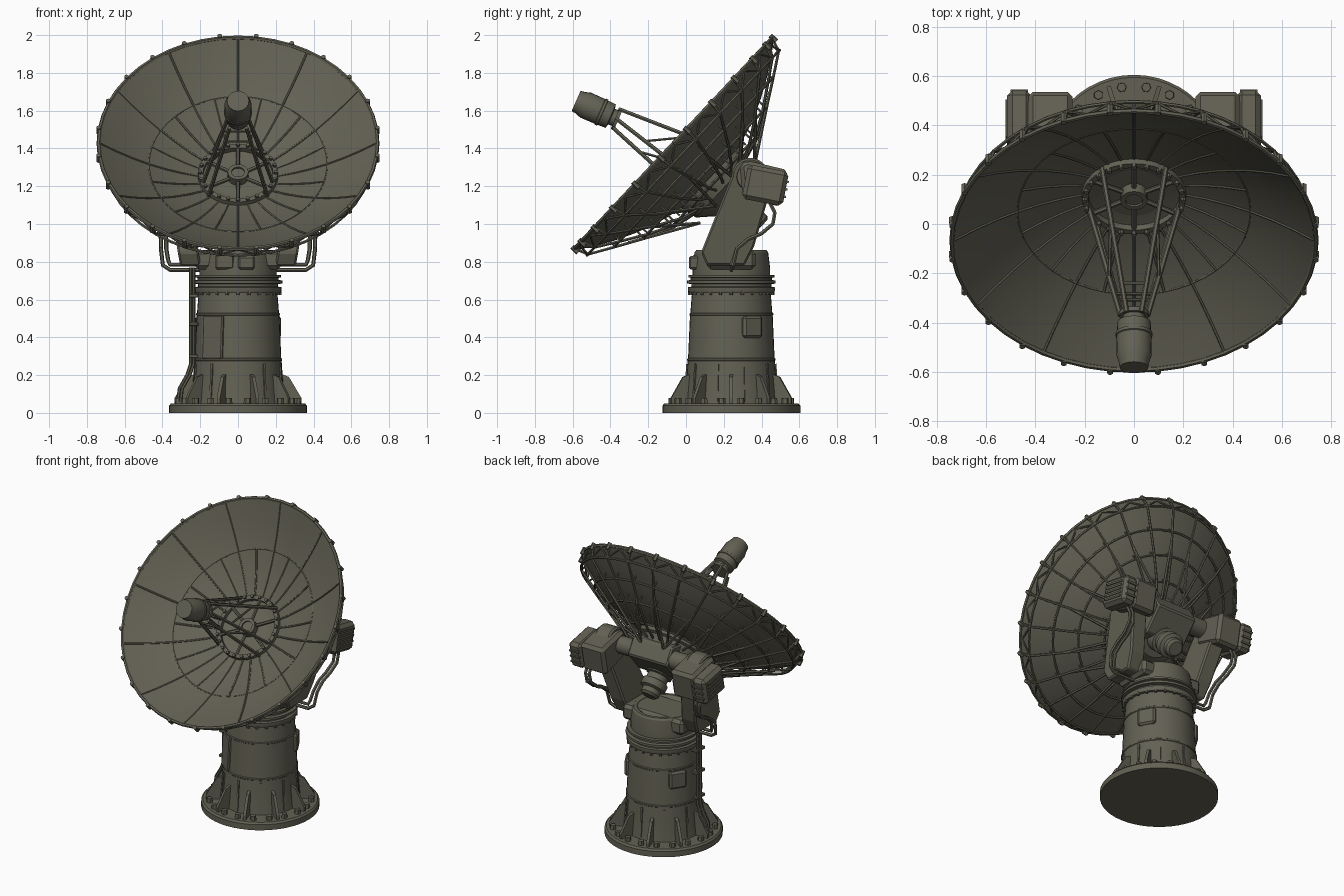
import bpy, bmesh, math
from mathutils import Matrix, Vector

if "Cube" in bpy.data.objects:
    bpy.data.objects.remove(bpy.data.objects["Cube"])

olive = bpy.data.materials.new("olive_grey_paint")
olive.diffuse_color = (0.125, 0.12, 0.088, 1)
olive.use_nodes = True
olive.node_tree.nodes["Principled BSDF"].inputs["Base Color"].default_value = olive.diffuse_color
TAU = math.tau
CY = 0.24                                   # pedestal centre line
PED = Matrix.Translation((0, CY, 0))
# dish frame: local x across, local y up the rim, local z along the dish axis
DISH = Matrix(((1, 0, 0, 0), (0, .684, -.729, -.07), (0, .729, .684, 1.43), (0, 0, 0, 1)))
RX, RY, DEPTH = .738, .768, .28


def add(name, bm, smooth=True, bevel=0):
    bmesh.ops.recalc_face_normals(bm, faces=bm.faces)
    me = bpy.data.meshes.new(name)
    bm.to_mesh(me)
    bm.free()
    me.materials.append(olive)
    ob = bpy.data.objects.new(name, me)
    bpy.context.collection.objects.link(ob)
    if bevel:
        m = ob.modifiers.new("bevel", 'BEVEL')
        m.width, m.segments = bevel, 1
    if smooth:
        bpy.ops.object.select_all(action='DESELECT')
        ob.select_set(True)
        bpy.context.view_layer.objects.active = ob
        bpy.ops.object.shade_smooth_by_angle(angle=math.radians(32))
    return ob


def lathe(name, profile, M=PED, n=40, closed=False):
    bm = bmesh.new()
    vs = [bm.verts.new((r, 0, z)) for r, z in profile]
    es = [bm.edges.new(p) for p in zip(vs, vs[1:])]
    if closed:
        es.append(bm.edges.new((vs[-1], vs[0])))
    bmesh.ops.spin(bm, geom=vs + es, cent=(0, 0, 0), axis=(0, 0, 1), angle=TAU, steps=n)
    bmesh.ops.remove_doubles(bm, verts=bm.verts, dist=1e-5)
    bm.transform(M)
    return add(name, bm)


def boxes(name, items, bevel=.006):
    """items: (matrix, size)"""
    bm = bmesh.new()
    for M, s in items:
        bmesh.ops.create_cube(bm, size=1, matrix=M @ Matrix.Diagonal((*s, 1)))
    return add(name, bm, False, bevel)


def cyls(name, items, n=8):
    """items: (matrix, radius, height)"""
    bm = bmesh.new()
    for M, r, h in items:
        bmesh.ops.create_cone(bm, cap_ends=True, segments=n, radius1=r, radius2=r * .93, depth=h, matrix=M)
    return add(name, bm)


def prism(name, pts, x0, x1, shear=0, bevel=.01):
    """y,z outline extruded along x, leaning outward with height"""
    bm = bmesh.new()
    f = bm.faces.new([bm.verts.new((x0, y, z)) for y, z in pts])
    g = bmesh.ops.extrude_face_region(bm, geom=[f])['geom']
    bmesh.ops.translate(bm, verts=[v for v in g if isinstance(v, bmesh.types.BMVert)], vec=(x1 - x0, 0, 0))
    for v in bm.verts:
        v.co.x += shear * (v.co.z - .8)
    return add(name, bm, False, bevel)


def tubes(name, paths, r, M=Matrix(), res=1):
    cu = bpy.data.curves.new(name, 'CURVE')
    cu.dimensions, cu.bevel_depth, cu.bevel_resolution, cu.use_fill_caps = '3D', r, res, True
    for p in paths:
        sp = cu.splines.new('POLY')
        sp.points.add(len(p) - 1)
        for q, c in zip(sp.points, p):
            q.co = (*(M @ Vector(c)), 1)
    tmp = bpy.data.objects.new(name + "_curve", cu)
    bpy.context.collection.objects.link(tmp)
    me = tmp.to_mesh()
    bm = bmesh.new()
    bm.from_mesh(me)
    tmp.to_mesh_clear()
    bpy.data.objects.remove(tmp)
    return add(name, bm)


def T(x, y, z):
    return Matrix.Translation((x, y, z))


def R(deg, ax):
    return Matrix.Rotation(math.radians(deg), 4, ax)


def around(n, start=0):
    return [start + 360 * i / n for i in range(n)]


def bowl(t, deg, off=0):
    """point on the dish: t = 0 centre to 1 rim"""
    a = math.radians(deg)
    return (RX * t * math.cos(a), RY * t * math.sin(a), DEPTH * (t * t - 1) + off)


def hoop(t, off, n=48):
    return [bowl(t, a, off) for a in around(n)] + [bowl(t, 0, off)]


# --- pedestal ---
lathe("base_flange", [(0, 0), (.365, 0), (.365, .038), (.355, .05), (0, .05)], n=48)
lathe("pedestal_column", [(.25, .05), (.247, .07), (.236, .2), (.231, .275), (.234, .278), (.234, .286), (.229, .29),
      (.219, .515), (.222, .518), (.222, .526), (.217, .53), (.208, .64), (0, .64)])
lathe("bearing_ring", [(0, .635), (.226, .635), (.23, .645), (.23, .665), (.212, .668), (.212, .682), (.235, .685),
      (.235, .7), (.215, .704), (.215, .715), (.228, .718), (.228, .73), (0, .735)])
cyls("base_bolts", [(PED @ R(a, 'Z') @ T(.318, 0, .063), .02, .03) for a in around(20, 9)], 6)
cyls("ring_bolts", [(PED @ R(a, 'Z') @ T(.222, 0, .634), .009, .02) for a in around(24)], 6)
bm = bmesh.new()
for a in around(10):
    M = PED @ R(a, 'Z')
    outline = [(.22, .05), (.335, .05), (.335, .08), (.27, .19), (.22, .21)]
    f = [[bm.verts.new(M @ Vector((r, s, z))) for r, z in outline] for s in (-.009, .009)]
    bm.faces.new(f[0]), bm.faces.new(f[1][::-1])
    for i in range(5):
        j = (i + 1) % 5
        bm.faces.new((f[0][i], f[1][i], f[1][j], f[0][j]))
add("base_gussets", bm, False)
boxes("column_hatches", [(PED @ R(a, 'Z') @ T(.215, 0, .455), (.045, .115, .115)) for a in (30, 148)], .012)
boxes("front_access_panel", [(PED @ R(233, 'Z') @ T(.213, 0, .4) @ R(-2.5, 'Y'), (.03, .13, .23))])
boxes("column_ribs", [(PED @ R(a, 'Z') @ T(.238, 0, .16) @ R(-4, 'Y'), (.015, .012, .2)) for a in around(10, 18)], 0)

# --- turret ---
lathe("turret", [(0, .73), (.205, .73), (.205, .77), (.195, .85), (.185, .862), (.165, .862), (.1, .81), (0, .8)])
boxes("turret_front_box", [(T(.045, .045, .795), (.09, .06, .07)), (T(-.07, .06, .8), (.1, .05, .08))], .01)
boxes("turret_shoulders", [(T(0, .24, .81), (.46, .26, .1))], .02)

# --- yoke arms with drive boxes ---
arm = [(.08, .85), (.11, .78), (.31, .78), (.36, .88), (.43, 1.12)]
arm += [(.34 + .1 * math.cos(math.radians(a)), 1.25 + .1 * math.sin(math.radians(a))) for a in range(0, 181, 20)]
for s, side in ((1, "right"), (-1, "left")):
    prism(side + "_yoke_arm", arm, s * .2, s * .31, s * .17)
    prism(side + "_drive_hood", [(.3, 1.15), (.285, 1.32), (.33, 1.335), (.54, 1.285), (.5, 1.09)],
          s * .25, s * .43, 0, .02)
    box = T(s * .465, .42, 1.205) @ R(-11, 'X')
    boxes(side + "_drive_box", [(box, (.1, .22, .185))], .022)
    boxes(side + "_drive_fins", [(box @ T(s * .048, 0, z), (.016, .15, .012)) for z in (-.05, -.025, 0, .025, .05)]
          + [(box @ T(0, .112, z), (.07, .014, .012)) for z in (-.04, 0, .04)], 0)
    cyls(side + "_pivot_cap", [(T(s * .385, .34, 1.25) @ R(90 * s, 'Y'), .075, .05)], 24)
    # conduits from the drive box down to the turret
    tubes(side + "_conduits", [[(s * (.42 + d), .44, 1.12), (s * (.42 + d), .47, 1.06), (s * (.415 + d), .46, 1.0),
                                (s * (.405 + d), .4, .95), (s * (.4 + d), .33, .92), (s * (.4 + d), .27, .87),
                                (s * (.39 + d), .25, .79 - d), (s * .36, .24, .765 - d), (s * .18, .24, .765 - d)]
                               for d in (-.02, .008)], .011)
cyls("elevation_shaft", [(T(0, .34, 1.25) @ R(90, 'Y'), .06, .64)], 24)
tubes("pedestal_conduits", [[(x, y, .77), (x, y, .6), (x, y, .26), (x - .02, y, .2), (x - .06, y, .13), (x - .07, y, .05)]
                            for x, y in ((-.235, .18), (-.25, .205), (-.25, .235))], .009)
boxes("conduit_clamps", [(T(-.235, .205, z), (.05, .085, .02)) for z in (.3, .47, .62)], .004)

# --- dish reflector ---
bm = bmesh.new()
N, ts = 48, [0, .12, .26, .4, .52, .64, .76, .88, 1]
prof = [(t, 0) for t in ts] + [(t, -.014) for t in ts[::-1]]
rings = [[bm.verts.new(bowl(t, a, o)) for a in around(N)] for t, o in prof]
for p, q in zip(rings, rings[1:]):
    for i in range(N):
        bm.faces.new((p[i], p[(i + 1) % N], q[(i + 1) % N], q[i]))
bmesh.ops.remove_doubles(bm, verts=bm.verts, dist=1e-5)
bm.transform(DISH)
add("dish_reflector", bm)
tubes("dish_rim", [hoop(1, -.004)], .011, DISH)
tubes("dish_ring_seam", [hoop(.64, -.001)], .005, DISH)
tubes("dish_panel_seams", [[bowl(t, a) for t in (.64, .76, .88, 1)] for a in around(12, 90)]
      + [[bowl(t, a) for t in (.28, .4, .52, .64)] for a in around(24, 90)], .006, DISH)
cyls("rim_knobs", [(DISH @ T(*bowl(1.008, a, -.015)), .014, .045) for a in around(24, 7.5)], 6)

# --- lattice on the back of the dish ---
tubes("back_hoops", [hoop(.97, -.06), hoop(.8, -.05), hoop(.62, -.06), hoop(.42, -.07)], .008, DISH)
tubes("back_ribs", [[bowl(t, a, o) for t, o in ((1, -.01), (.97, -.06), (.8, -.055), (.62, -.065), (.42, -.08), (.25, -.08))]
                    for a in around(24, 7.5)], .008, DISH)
tubes("back_struts", [[bowl(t, a, -.01), bowl(t, a, -.06)] for t in (.8, .62, .42) for a in around(24, 7.5)]
      + [[bowl(.97, a, -.06), bowl(.99, a + 7.5, -.01), bowl(.97, a + 15, -.06)] for a in around(24, 7.5)], .006, DISH)
tubes("back_braces", [[bowl(.3, a, -.14), bowl(.72, a + d, -.055)] for a in around(8, 22.5) for d in (-15, 15)], .009, DISH)

# --- dish hub, mount and rear motor ---
lathe("dish_mount_drum", [(0, -.27), (.235, -.27), (.235, -.3), (.215, -.31), (.205, -.36), (.13, -.43), (0, -.43)], DISH, 24)
lathe("rear_motor", [(0, -.42), (.085, -.42), (.085, -.5), (.068, -.505), (.068, -.54), (.082, -.545), (.082, -.59),
      (.06, -.6), (.06, -.63), (.045, -.645), (0, -.645)], DISH, 20)
prism("mount_bracket", [(.14, 1.12), (.22, 1.32), (.36, 1.34), (.42, 1.24), (.3, 1.1)], -.15, .15)
lathe("hub_ring", [(.185, -.27), (.185, -.235), (.21, -.235), (.215, -.27)], DISH, 32, True)
lathe("hub_centre", [(0, -.235), (.035, -.235), (.035, -.225), (.055, -.225), (.055, -.285), (0, -.285)], DISH, 20)
tubes("hub_spokes", [[(.05 * math.cos(a), .05 * math.sin(a), -.25), (.19 * math.cos(a), .19 * math.sin(a), -.245)]
                     for a in [math.radians(d) for d in around(6, 90)]], .01, DISH)
cyls("hub_bolts", [(DISH @ R(a, 'Z') @ T(.2, 0, -.23), .011, .02) for a in around(24)], 6)

# --- feed horn and its legs ---
axis = Vector((0, -.915, .403))
FEED = T(0, -.385, 1.565) @ axis.to_track_quat('Z', 'Y').to_matrix().to_4x4()
lathe("feed_horn", [(0, -.03), (.045, -.03), (.045, .01), (.068, .015), (.07, .06), (.075, .062), (.075, .075), (.071, .078),
      (.072, .16), (.062, .19), (.058, .215), (0, .215)], FEED, 20)
lathe("feed_collar", [(.04, -.03), (.06, -.03), (.06, -.012), (.04, -.012)], FEED, 20, True)
legs, braces = [], []
for s in (-1, 1):
    for fx, fy, tx, ty in ((.13, .17, .03, .05), (.185, -.06, .055, 0), (.155, -.15, .045, -.05)):
        foot = DISH @ Vector((s * fx, fy, -.25))
        top = FEED @ Vector((0, 0, -.015)) + Vector((s * tx, ty * .3, ty))
        legs.append([foot, top])
for i in (0, 1, 3, 4):
    p, q = legs[i], legs[i + 1]
    braces.append([p[0].lerp(p[1], .35), q[0].lerp(q[1], .65)])
for i in range(3):
    braces.append([legs[i][0].lerp(legs[i][1], .8), legs[i + 3][0].lerp(legs[i + 3][1], .8)])
tubes("feed_legs", legs, .011)
tubes("feed_leg_braces", braces, .007)
